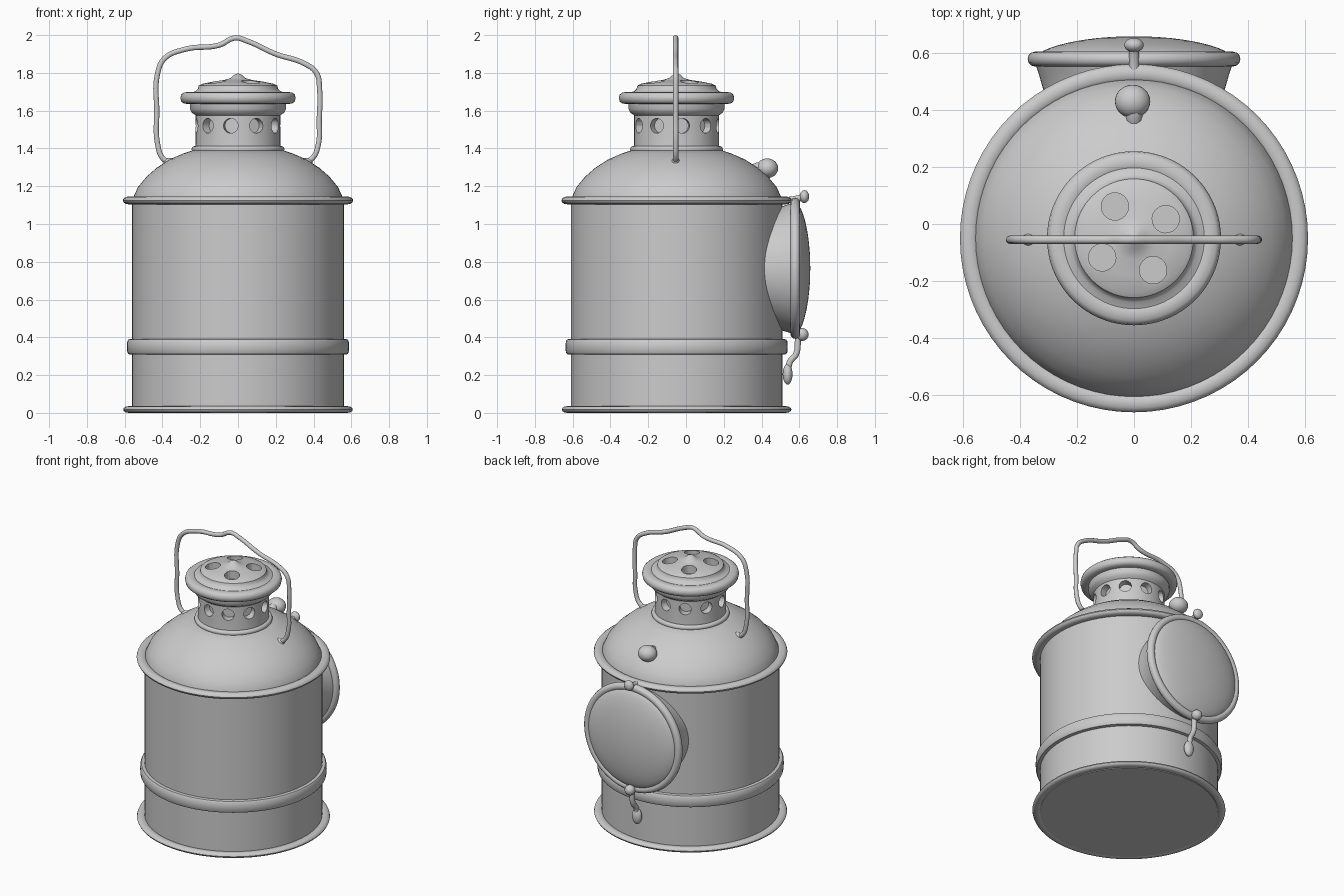
import bpy, bmesh, math
from mathutils import Matrix, Vector

if "Cube" in bpy.data.objects:
    bpy.data.objects.remove(bpy.data.objects["Cube"])

GREY = (0.6, 0.6, 0.6, 1)
metal = bpy.data.materials.new("grey metal")
metal.use_nodes = True
metal.diffuse_color = GREY
metal.node_tree.nodes["Principled BSDF"].inputs["Base Color"].default_value = GREY

AXIS = Matrix.Translation((0, -0.05, 0))           # upright lantern axis
LENS_Z = 0.765
LENS = Matrix.Translation((0, 0, LENS_Z)) @ Matrix.Rotation(-math.pi / 2, 4, "X")


def finish(obj, angle=40):
    bpy.ops.object.select_all(action="DESELECT")
    obj.select_set(True)
    bpy.context.view_layer.objects.active = obj
    bpy.ops.object.shade_smooth_by_angle(angle=math.radians(angle))
    return obj


def make(name, bm):
    bmesh.ops.recalc_face_normals(bm, faces=bm.faces)
    mesh = bpy.data.meshes.new(name)
    bm.to_mesh(mesh)
    bm.free()
    mesh.materials.append(metal)
    obj = bpy.data.objects.new(name, mesh)
    bpy.context.collection.objects.link(obj)
    return obj


def lathe(name, profile, matrix=AXIS, steps=72, closed=False):
    """Spin (radius, height) points round the local z axis."""
    bm = bmesh.new()
    verts = [bm.verts.new((r, 0, z)) for r, z in profile]
    pairs = list(zip(verts, verts[1:]))
    if closed:
        pairs.append((verts[-1], verts[0]))
    edges = [bm.edges.new(p) for p in pairs]
    bmesh.ops.spin(bm, geom=verts + edges, cent=(0, 0, 0), axis=(0, 0, 1),
                   angle=2 * math.pi, steps=steps, use_merge=True)
    bmesh.ops.remove_doubles(bm, verts=bm.verts, dist=0.0005)
    bm.transform(matrix)
    return finish(make(name, bm))


def ring(name, radius, height, rr, rz, matrix=AXIS, n=12, power=1.0):
    """Rolled ring; a power below one squares off the section."""
    def soft(v):
        return math.copysign(abs(v) ** power, v)
    pts = [(radius + rr * soft(math.cos(2 * math.pi * i / n)),
            height + rz * soft(math.sin(2 * math.pi * i / n))) for i in range(n)]
    return lathe(name, pts, matrix, closed=True)


def ball(name, centre, scale):
    bm = bmesh.new()
    bmesh.ops.create_uvsphere(bm, u_segments=24, v_segments=14, radius=1)
    bm.transform(Matrix.Translation(centre) @ Matrix.Diagonal((*scale, 1)))
    return finish(make(name, bm), 180)


def rod(name, points, radius):
    """Round bar along a smooth path."""
    curve = bpy.data.curves.new(name, "CURVE")
    curve.dimensions = "3D"
    curve.bevel_depth = radius
    curve.bevel_resolution = 3
    curve.resolution_u = 8
    curve.use_fill_caps = True
    spline = curve.splines.new("BEZIER")
    spline.bezier_points.add(len(points) - 1)
    for bp, p in zip(spline.bezier_points, points):
        bp.co = p
        bp.handle_left_type = bp.handle_right_type = "AUTO"
    curve.materials.append(metal)
    obj = bpy.data.objects.new(name, curve)
    bpy.context.collection.objects.link(obj)
    return obj


def drill(obj, matrices, radius, depth):
    """Cut a round hole along the local z of every matrix."""
    bm = bmesh.new()
    for m in matrices:
        bmesh.ops.create_cone(bm, cap_ends=True, segments=20, radius1=radius,
                              radius2=radius, depth=depth, matrix=m)
    cutter = make("hole_cutter", bm)
    cutter.hide_render = True
    mod = obj.modifiers.new("holes", "BOOLEAN")
    mod.operation, mod.solver, mod.object = "DIFFERENCE", "EXACT", cutter
    bpy.context.view_layer.objects.active = obj
    bpy.ops.object.modifier_apply(modifier=mod.name)
    bpy.data.objects.remove(cutter)
    finish(obj)


# Drum with its rolled rims and raised band
lathe("drum", [(0, 0), (0.56, 0), (0.56, 1.12), (0, 1.12)])
ring("bottom_rim", 0.578, 0.018, 0.03, 0.018)
ring("middle_band", 0.56, 0.35, 0.028, 0.042, power=0.5)
ring("top_rim", 0.578, 1.125, 0.032, 0.021)

# Shoulder dome and collar
lathe("shoulder", [(0, 1.1), (0.56, 1.1), (0.555, 1.14), (0.53, 1.195), (0.485, 1.25),
                   (0.43, 1.298), (0.36, 1.343), (0.29, 1.373), (0.245, 1.388), (0, 1.39)])
ring("collar", 0.228, 1.395, 0.018, 0.018)

# Chimney with a row of round vents
chimney = lathe("chimney", [(0, 1.37), (0.228, 1.37), (0.224, 1.42), (0.224, 1.575),
                            (0.245, 1.59), (0.255, 1.61), (0.255, 1.65), (0, 1.65)])
vents = [AXIS @ Matrix.Rotation(math.radians(36 * k - 10), 4, "Z")
         @ Matrix.Translation((0, -0.225, 1.52)) @ Matrix.Rotation(math.pi / 2, 4, "X")
         for k in range(10)]
drill(chimney, vents, 0.039, 0.1)

# Cap with four vents and a small peak
ring("cap_rim", 0.265, 1.667, 0.04, 0.032, power=0.8)
cap = lathe("cap", [(0, 1.64), (0.27, 1.64), (0.27, 1.69), (0.225, 1.702), (0.212, 1.715),
                    (0.208, 1.732), (0.19, 1.742), (0.13, 1.754), (0.075, 1.762),
                    (0.04, 1.772), (0.02, 1.79), (0, 1.797)])
cap_vents = [AXIS @ Matrix.Rotation(math.radians(31 + 90 * k), 4, "Z")
             @ Matrix.Translation((0.13, 0, 1.75)) for k in range(4)]
drill(cap, cap_vents, 0.048, 0.09)

# Carrying handle and its feet
path = [(-0.35, 1.325), (-0.395, 1.345), (-0.425, 1.42), (-0.43, 1.6), (-0.427, 1.79),
        (-0.39, 1.875), (-0.28, 1.925), (-0.1, 1.947), (-0.015, 1.985), (0.05, 1.968),
        (0.2, 1.9), (0.35, 1.85), (0.415, 1.8), (0.432, 1.71), (0.43, 1.55),
        (0.425, 1.42), (0.395, 1.35), (0.35, 1.325)]
rod("handle", [(x, -0.055, z) for x, z in path], 0.0145)
for side, x in (("right", -0.36), ("left", 0.36)):
    ball(side + "_handle_foot", (x, -0.055, 1.33), (0.035, 0.022, 0.02))

# Lens housing, bezel and bulging glass on the back
lathe("lens_housing", [(0, 0.3), (0.305, 0.3), (0.312, 0.45), (0.335, 0.53),
                       (0.35, 0.575), (0, 0.575)], LENS)
ring("lens_bezel", 0.347, 0.578, 0.026, 0.026, LENS)
bulge = [(0.335 * math.cos(t), 0.592 + 0.066 * math.sin(t) ** 1.3)
         for t in (math.pi / 2 * i / 12 for i in range(12))]
lathe("lens", [(0, 0.57), (0.335, 0.57)] + bulge + [(0, 0.658)], LENS)

# Knob on the shoulder
rod("knob_stem", [(0, 0.33, 1.27), (0, 0.39, 1.3), (0, 0.43, 1.3)], 0.03)
ball("shoulder_knob", (-0.005, 0.43, 1.295), (0.062, 0.058, 0.052))

# Hinge pin above the lens
rod("hinge_arm", [(0, 0.52, 1.125), (0, 0.57, 1.13), (0, 0.63, 1.145)], 0.018)
ball("hinge_knob", (0, 0.627, 1.145), (0.034, 0.025, 0.034))

# Catch below the lens with its hanging drop
ball("catch_knob", (0, 0.615, 0.415), (0.034, 0.034, 0.034))
rod("catch_arm", [(0, 0.59, 0.44), (0, 0.592, 0.38), (0, 0.582, 0.31),
                  (0, 0.55, 0.27), (0, 0.54, 0.2)], 0.017)
ball("catch_drop", (0, 0.538, 0.205), (0.034, 0.026, 0.055))
